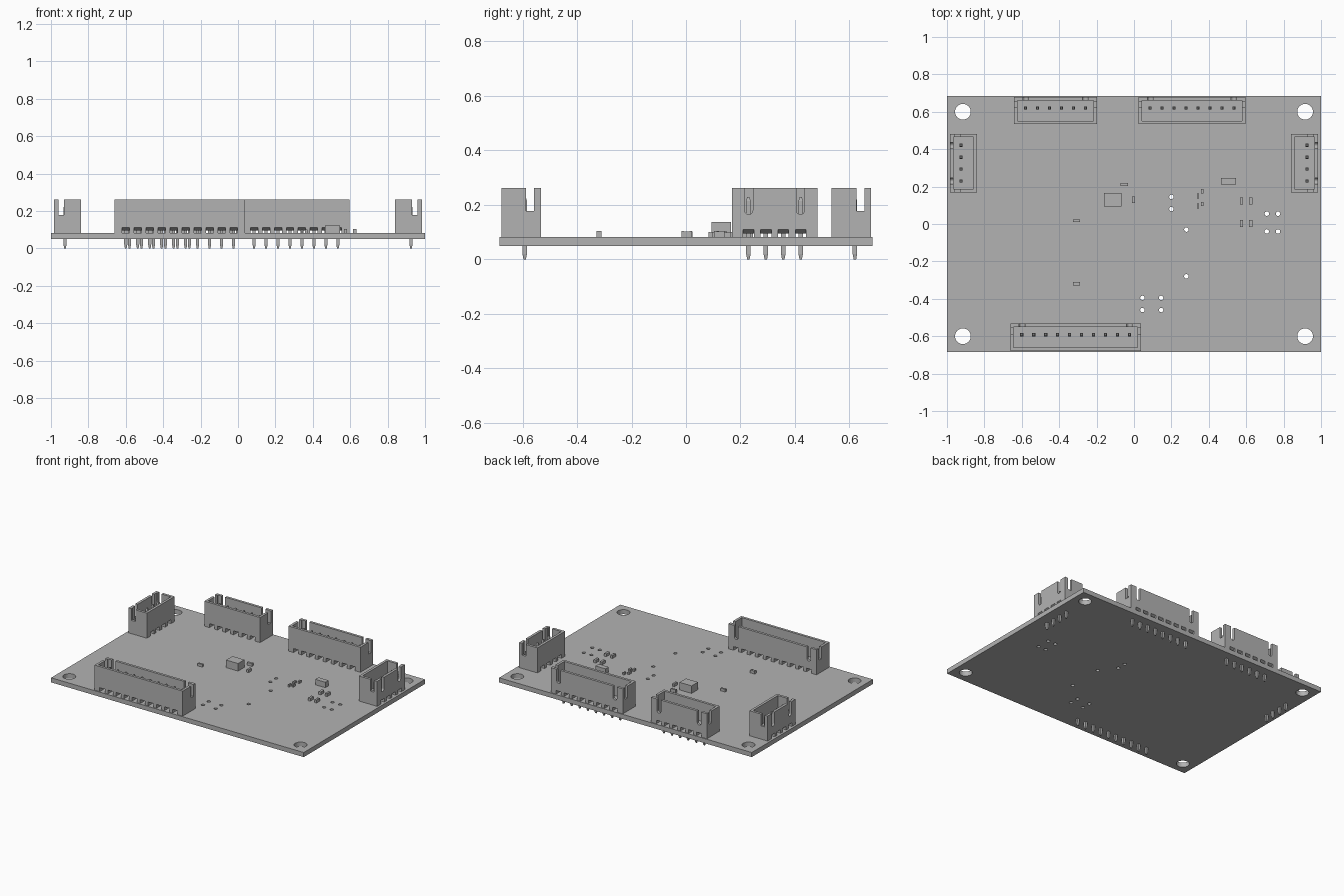
import bpy, bmesh, math
from mathutils import Matrix, Vector

if "Cube" in bpy.data.objects:
    bpy.data.objects.remove(bpy.data.objects["Cube"])

BOARD_BOTTOM, BOARD_TOP, HOUSING_TOP = 0.05, 0.083, 0.262
PITCH = 0.064

grey = bpy.data.materials.new("plain_grey")
grey.use_nodes = True
grey.diffuse_color = (0.45, 0.45, 0.45, 1)
grey.node_tree.nodes["Principled BSDF"].inputs["Base Color"].default_value = grey.diffuse_color


def box(bm, x0, x1, y0, y1, z0, z1):
    size = Matrix.Diagonal((x1 - x0, y1 - y0, z1 - z0, 1))
    centre = Vector((x0 + x1, y0 + y1, z0 + z1)) / 2
    bmesh.ops.create_cube(bm, size=1, matrix=Matrix.Translation(centre) @ size)


def cone(bm, x, y, z0, z1, r0, r1, sides, turn=0):
    place = Matrix.Translation((x, y, (z0 + z1) / 2)) @ Matrix.Rotation(turn, 4, "Z")
    bmesh.ops.create_cone(bm, cap_ends=True, segments=sides, radius1=r0, radius2=r1,
                          depth=z1 - z0, matrix=place)


def prism(bm, points, push):
    """Extrude a closed outline of 3D points along a vector."""
    face = bm.faces.new([bm.verts.new(p) for p in points])
    new = bmesh.ops.extrude_face_region(bm, geom=[face])["geom"]
    bmesh.ops.translate(bm, vec=push, verts=[v for v in new if isinstance(v, bmesh.types.BMVert)])


def finish(bm, name, matrix=Matrix.Identity(4)):
    bmesh.ops.recalc_face_normals(bm, faces=bm.faces)
    mesh = bpy.data.meshes.new(name)
    bm.to_mesh(mesh)
    bm.free()
    mesh.materials.append(grey)
    obj = bpy.data.objects.new(name, mesh)
    obj.matrix_world = matrix
    bpy.context.scene.collection.objects.link(obj)
    return obj


def carve(obj, cutters):
    """Subtract the cutters, keep the result and discard the cutters."""
    for cutter in cutters:
        cutter.hide_render = True
        mod = obj.modifiers.new("cut", "BOOLEAN")
        mod.operation, mod.solver, mod.object = "DIFFERENCE", "EXACT", cutter
    bpy.context.view_layer.update()
    graph = bpy.context.evaluated_depsgraph_get()
    mesh = bpy.data.meshes.new_from_object(obj.evaluated_get(graph))
    obj.modifiers.clear()
    obj.data = mesh
    for cutter in cutters:
        bpy.data.objects.remove(cutter)


# Board with corner mounting holes and small drilled holes
bm = bmesh.new()
box(bm, -1, 1, -0.685, 0.685, BOARD_BOTTOM, BOARD_TOP)
board = finish(bm, "board")
bm = bmesh.new()
for sx in (-1, 1):
    for sy in (-1, 1):
        cone(bm, sx * 0.915, sy * 0.6, 0, 0.15, 0.042, 0.042, 32)
drilled = [(0.2, 0.145), (0.2, 0.08), (0.28, -0.03), (0.28, -0.28)]
drilled += [(x, y) for x in (0.045, 0.145) for y in (-0.395, -0.46)]
drilled += [(x, y) for x in (0.71, 0.77) for y in (0.055, -0.04)]
for x, y in drilled:
    cone(bm, x, y, 0, 0.15, 0.012, 0.012, 16)
carve(board, [finish(bm, "hole_cutter")])


def connector(name, pins, x, y, degrees):
    """Open-topped housing, keyed on its local +y side, with a row of pins."""
    place = Matrix.Translation((x, y, 0)) @ Matrix.Rotation(math.radians(degrees), 4, "Z")
    half = (pins - 1) * PITCH / 2 + 0.061
    back, key, wall = -0.086, 0.059, 0.018
    spots = [(i - (pins - 1) / 2) * PITCH for i in range(pins)]

    bm = bmesh.new()
    box(bm, -half, half, back, key, BOARD_TOP, HOUSING_TOP)
    housing = finish(bm, name + "_housing", place)

    # Inner well
    bm = bmesh.new()
    box(bm, -half + wall, half - wall, back + wall, key - wall, 0.125, 0.3)
    well = finish(bm, "well_cutter", place)

    # End wall slots and two rounded slots in the keyed wall
    bm = bmesh.new()
    box(bm, -half - 0.1, half + 0.1, 0.005, 0.035, 0.178, 0.3)
    for side in (-1, 1):
        u, r = side * (half - 0.062), 0.015
        arc = [math.pi + math.pi * i / 8 for i in range(9)]
        outline = [(u + r * math.cos(a), 0.038, 0.18 + r * math.sin(a)) for a in arc]
        outline += [(u + r, 0.038, 0.3), (u - r, 0.038, 0.3)]
        prism(bm, outline, (0, 0.06, 0))
    slots = finish(bm, "slot_cutter", place)

    # Channels under the housing, flaring up through the walls
    bm = bmesh.new()
    section = [(-0.1, 0.07), (-0.1, 0.118), (-0.055, 0.096),
               (0.035, 0.096), (0.075, 0.118), (0.075, 0.07)]
    for u in spots:
        prism(bm, [(u - 0.02, v, z) for v, z in section], (0.04, 0, 0))
    channels = finish(bm, "channel_cutter", place)
    carve(housing, [well, slots, channels])

    # Square pins with tapered ends
    bm = bmesh.new()
    turn, r = math.pi / 4, 0.0116
    for u in spots:
        cone(bm, u, 0, 0.02, 0.215, r, r, 4, turn)
        cone(bm, u, 0, 0.0, 0.02, r * 0.55, r, 4, turn)
        cone(bm, u, 0, 0.215, 0.23, r, r * 0.5, 4, turn)
    finish(bm, name + "_pins", place)


connector("front_connector", 10, -0.312, -0.592, 0)
connector("back_right_connector", 6, -0.42, 0.62, 0)
connector("back_left_connector", 8, 0.31, 0.62, 0)
connector("right_connector", 4, -0.925, 0.325, 90)
connector("left_connector", 4, 0.925, 0.325, -90)

# Larger chips
for name, x, y, w, d, top in (("main_chip", -0.113, 0.13, 0.095, 0.072, 0.137),
                              ("side_chip", 0.505, 0.228, 0.08, 0.036, 0.122)):
    bm = bmesh.new()
    box(bm, x - w / 2, x + w / 2, y - d / 2, y + d / 2, BOARD_TOP, top)
    finish(bm, name)

# Small two-ended parts, each a body between two slightly larger end caps
small_parts = [(-0.052, 0.211, 0.04, 0.016), (-0.003, 0.13, 0.015, 0.036),
               (-0.308, 0.017, 0.036, 0.014), (-0.308, -0.32, 0.036, 0.018)]
small_parts += [(x, y, 0.018, 0.038) for x in (0.575, 0.624) for y in (0.003, 0.122)]
small_parts += [(0.342, 0.15, 0.012, 0.025), (0.365, 0.175, 0.012, 0.022),
                (0.342, 0.096, 0.012, 0.025), (0.365, 0.107, 0.012, 0.022)]
for i, (x, y, w, d) in enumerate(small_parts):
    top = BOARD_TOP + min(0.021, 1.4 * min(w, d))
    length, width = max(w, d) / 2, min(w, d) / 2
    cap = length * 0.5
    bm = bmesh.new()
    box(bm, -cap, cap, -width * 0.94, width * 0.94, BOARD_TOP, top - 0.001)
    for a, b in ((-length, -cap), (cap, length)):
        box(bm, a, b, -width, width, BOARD_TOP, top)
    turn = 0 if w > d else math.pi / 2
    finish(bm, f"small_part_{i + 1}",
           Matrix.Translation((x, y, 0)) @ Matrix.Rotation(turn, 4, "Z"))
